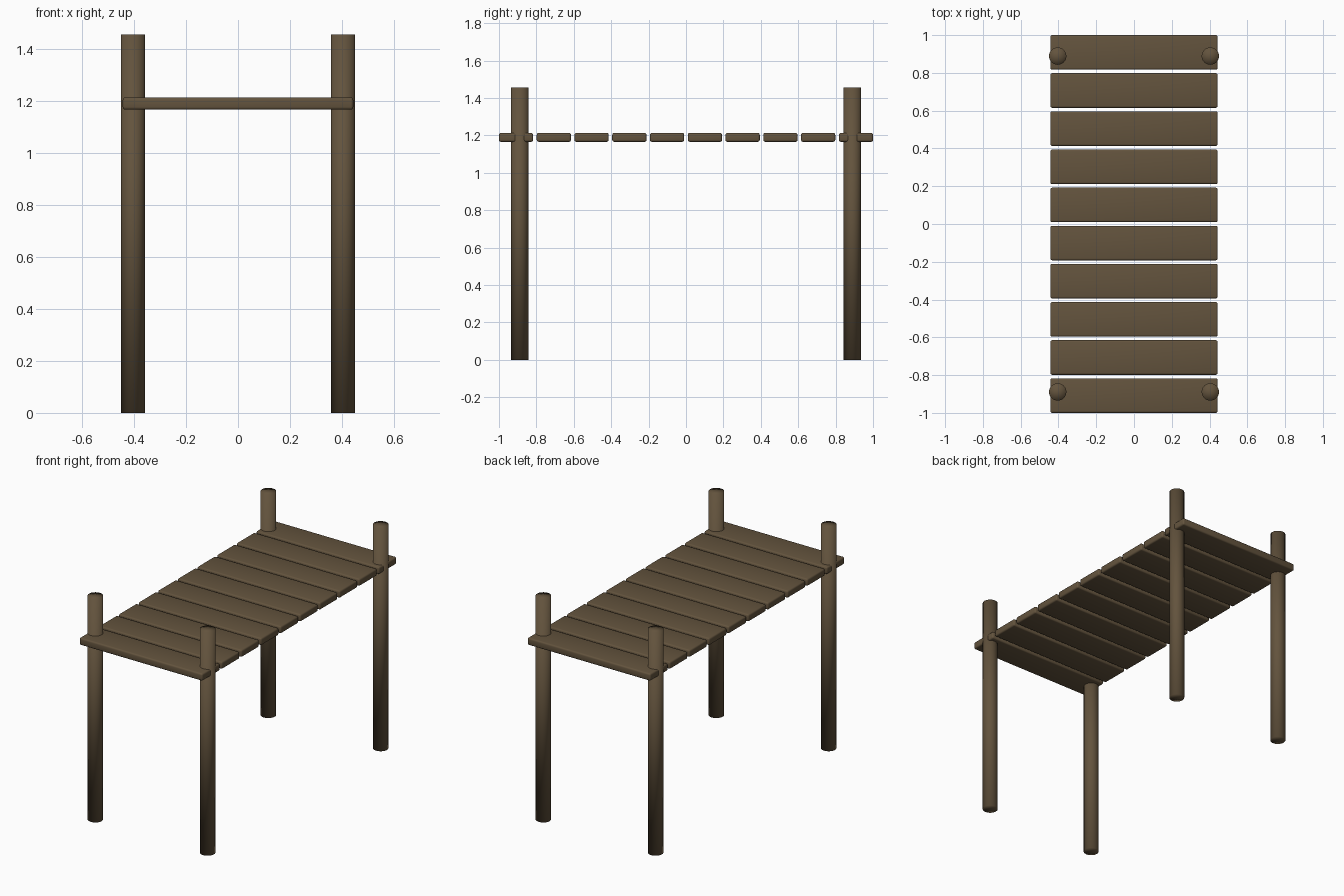
import bpy, bmesh

if "Cube" in bpy.data.objects:
    bpy.data.objects.remove(bpy.data.objects["Cube"])

wood = bpy.data.materials.new("weathered wood")
wood.diffuse_color = (0.125, 0.087, 0.047, 1)
wood.use_nodes = True
wood.node_tree.nodes["Principled BSDF"].inputs["Base Color"].default_value = wood.diffuse_color


def add_object(name, bm):
    mesh = bpy.data.meshes.new(name)
    bm.to_mesh(mesh)
    bm.free()
    mesh.materials.append(wood)
    obj = bpy.data.objects.new(name, mesh)
    bpy.context.collection.objects.link(obj)
    return obj


# Four round posts, smooth all over including the end caps
POST_HEIGHT, POST_RADIUS = 1.455, 0.046
for side, x in (("left", -0.404), ("right", 0.404)):
    for end, y in (("front", -0.889), ("back", 0.889)):
        bm = bmesh.new()
        bmesh.ops.create_cone(bm, cap_ends=True, cap_tris=True, segments=32,
                              radius1=POST_RADIUS, radius2=POST_RADIUS, depth=POST_HEIGHT)
        for face in bm.faces:
            face.smooth = True
        post = add_object(f"post_{end}_{side}", bm)
        post.location = (x, y, POST_HEIGHT / 2)

# Row of ten deck planks with rounded edges
COUNT, WIDTH = 10, 0.183
PITCH = (2 - WIDTH) / (COUNT - 1)
for i in range(COUNT):
    bm = bmesh.new()
    bmesh.ops.create_cube(bm, size=1)
    bmesh.ops.scale(bm, vec=(0.886, WIDTH, 0.047), verts=bm.verts)
    bmesh.ops.bevel(bm, geom=bm.edges[:], offset=0.01, segments=3,
                    profile=0.5, affect='EDGES')
    plank = add_object(f"deck_plank_{i + 1}", bm)
    plank.location = (0, -1 + WIDTH / 2 + i * PITCH, 1.189)
    bpy.ops.object.select_all(action='DESELECT')
    plank.select_set(True)
    bpy.context.view_layer.objects.active = plank
    bpy.ops.object.shade_smooth_by_angle()
